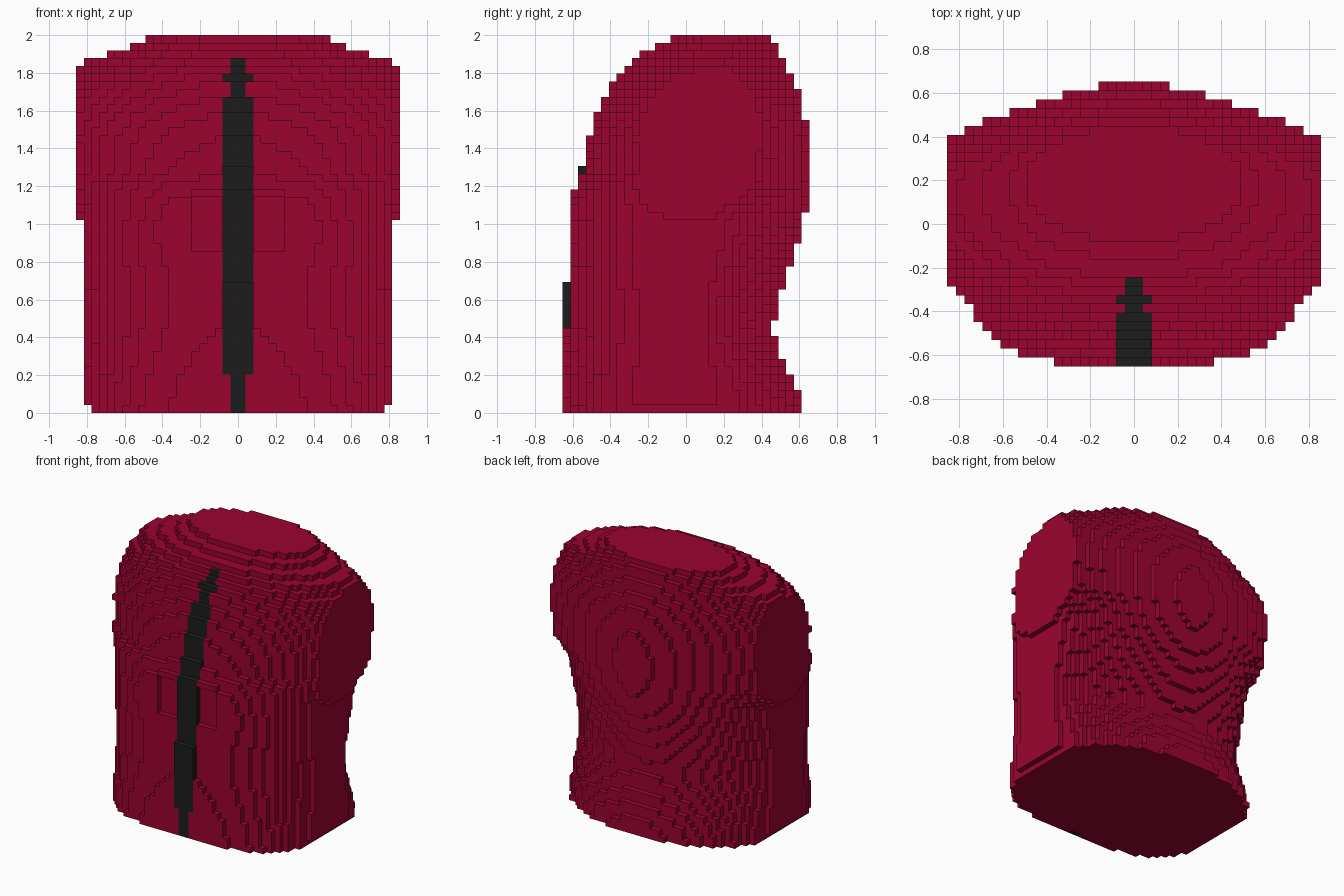
import bpy, bmesh, math

if "Cube" in bpy.data.objects:
    bpy.data.objects.remove(bpy.data.objects["Cube"], do_unlink=True)

V = 2 / 49                      # block size
NX, NY, NZ = 42, 32, 49         # blocks along each axis

# Profiles as (height, value) points
FRONT = [(0, -.66), (.3, -.642), (.45, -.633), (.7, -.615), (1.0, -.608), (1.18, -.592),
         (1.26, -.551), (1.47, -.51), (1.59, -.469), (1.67, -.429), (1.75, -.388),
         (1.82, -.33), (1.86, -.285), (1.9, -.24), (1.94, -.16), (1.98, -.08)]
BACK = [(0, .612), (.12, .592), (.2, .551), (.29, .51), (.41, .469), (.45, .457), (.5, .469),
        (.65, .51), (.78, .551), (.9, .592), (1.06, .633), (1.3, .656), (1.55, .633),
        (1.71, .592), (1.8, .551), (1.88, .51), (1.94, .485), (1.98, .45)]
WIDTH = [(0, .82), (.5, .83), (.95, .84), (1.05, .85), (1.15, .89), (1.25, .98), (1.45, 1.03),
         (1.65, 1.0), (1.75, .93), (1.82, .86), (1.86, .81), (1.9, .69), (1.94, .57), (1.98, .49)]
BACK_SPREAD = [(0, 1), (1.05, 1), (1.2, 1.1), (1.75, 1.12), (1.84, 1), (1.98, 1)]
MIDDLE = [(0, 0), (.6, 0), (1.3, .12), (1.98, .18)]
FRONT_POWER = [(0, 2.9), (.5, 2.45), (.95, 2.95), (1.18, 2.6), (1.26, 2.1), (1.98, 2.2)]
BACK_POWER = [(0, 2.3), (.5, 1.8), (1.0, 1.8), (1.3, 1.5), (1.8, 1.5), (1.98, 2.1)]


def at(profile, z):
    """Linear interpolation along a profile."""
    for (z0, a), (z1, b) in zip(profile, profile[1:]):
        if z <= z1:
            return a + (b - a) * max(0, z - z0) / (z1 - z0)
    return profile[-1][1]


def curve(x, width, power):
    """Rounded falloff from 1 at the middle to 0 at the given width."""
    return max(0, 1 - (x / width) ** power) ** (1 / power)


def zip_half_width(z):
    """Half width of the zip strip, with a small pull tab near the top."""
    if z > 1.88:
        return 0
    if z < .21 or 1.67 < z < 1.76 or z > 1.8:
        return V
    return 2 * V


# Fill the rounded torso volume with blocks, row by row
cells = {}
for k in range(NZ):
    z = (k + .5) * V
    front, back, mid = at(FRONT, z), at(BACK, z), at(MIDDLE, z)
    width = at(WIDTH, z)
    clip = .775 if z < .04 else .817 if z < 1.0 else .86   # flat sides
    proud = .45 < z < .7 or 1.26 < z < 1.3                 # raised zip sections
    for i in range(NX):
        x = abs(i + .5 - NX / 2) * V
        if x > min(width, clip):
            continue
        zipped = x < zip_half_width(z)
        chest = .025 * math.exp(-((x - .36) / .15) ** 2 - ((z - 1.0) / .2) ** 2)
        y0 = mid + (front - mid) * curve(x, width, at(FRONT_POWER, z)) - chest
        y1 = mid + (back - mid) * curve(x, width * at(BACK_SPREAD, z), at(BACK_POWER, z))
        if zipped and proud:
            y0 -= V
        elif not zipped and x < .25 and .86 < z < 1.14:    # hollow between the chest halves
            y0 += V
        for j in range(NY):
            y = (j + .5 - NY / 2) * V
            if y0 <= y <= y1:
                depth = 1.1 * V if z < .05 else .15
                cells[i, j, k] = "zip" if zipped and y < y0 + depth else "torso"


def block_mesh(name, kind, color_name, color):
    """Build the exposed block faces of one part."""
    bm = bmesh.new()
    verts = {}

    def vert(c):
        if c not in verts:
            verts[c] = bm.verts.new(((c[0] - NX / 2) * V, (c[1] - NY / 2) * V, c[2] * V))
        return verts[c]

    for cell, part in cells.items():
        if part != kind:
            continue
        for axis in range(3):
            u, w = (axis + 1) % 3, (axis + 2) % 3
            for side in (0, 1):
                near = list(cell)
                near[axis] += 2 * side - 1
                if tuple(near) in cells:
                    continue
                ring = []
                for du, dw in ((0, 0), (1, 0), (1, 1), (0, 1)):
                    c = list(cell)
                    c[axis] += side
                    c[u] += du
                    c[w] += dw
                    ring.append(vert(tuple(c)))
                bm.faces.new(ring if side else ring[::-1])
    mesh = bpy.data.meshes.new(name)
    bm.to_mesh(mesh)
    bm.free()
    mat = bpy.data.materials.new(color_name)
    mat.use_nodes = True
    mat.diffuse_color = color
    mat.node_tree.nodes["Principled BSDF"].inputs["Base Color"].default_value = color
    mesh.materials.append(mat)
    bpy.context.collection.objects.link(bpy.data.objects.new(name, mesh))


# Torso and front zip
block_mesh("jacket_torso", "torso", "crimson", (.33, .001, .03, 1))
block_mesh("front_zip", "zip", "charcoal", (.012, .012, .012, 1))
